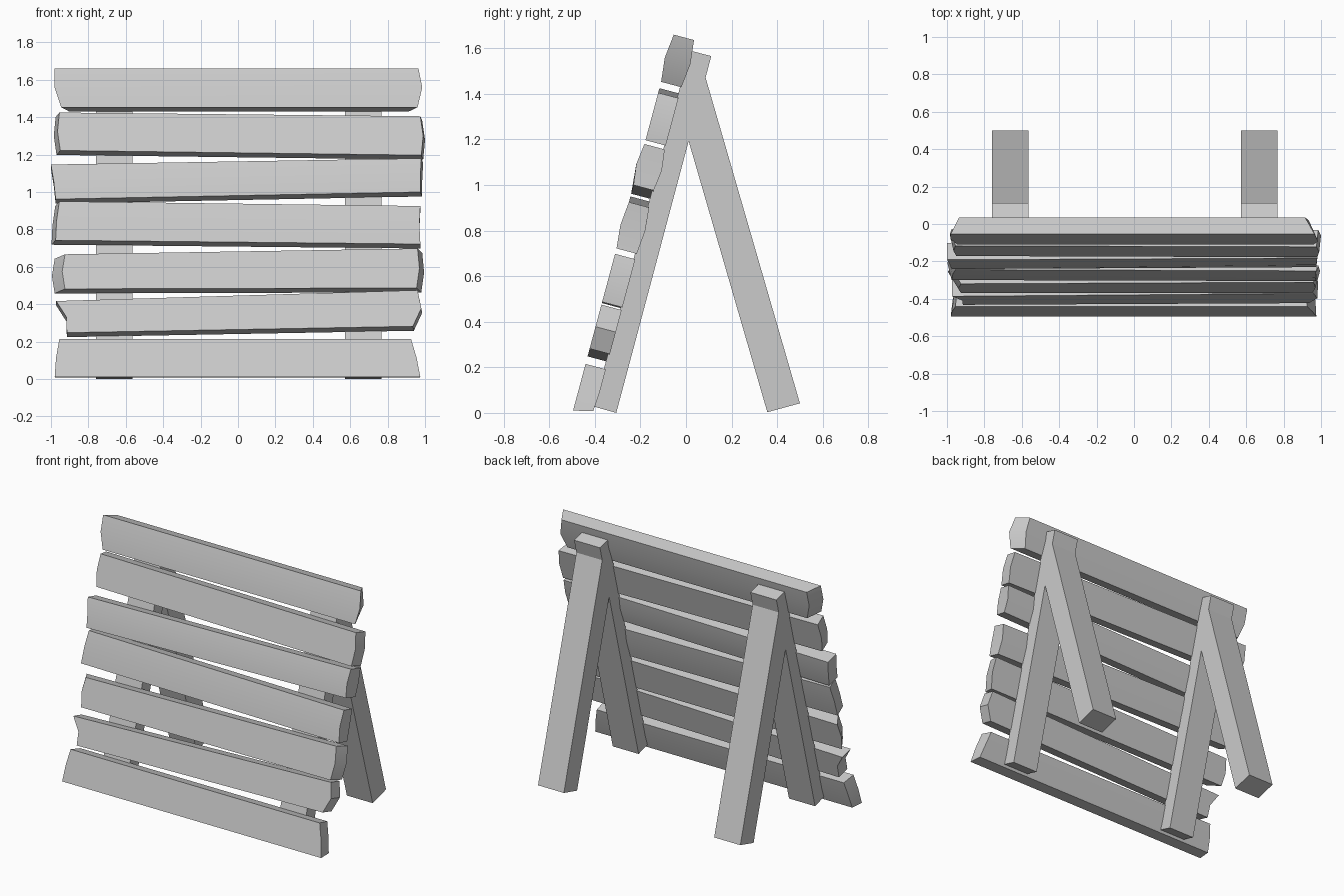
import bpy, bmesh
from math import sin, cos, tan, radians

if "Cube" in bpy.data.objects:
    bpy.data.objects.remove(bpy.data.objects["Cube"])

TILT = radians(15)
THICK = 0.092


def finish(bm, name, smooth=False):
    bmesh.ops.recalc_face_normals(bm, faces=bm.faces)
    me = bpy.data.meshes.new(name)
    bm.to_mesh(me)
    bm.free()
    ob = bpy.data.objects.new(name, me)
    bpy.context.collection.objects.link(ob)
    if smooth:
        bpy.ops.object.select_all(action='DESELECT')
        ob.select_set(True)
        bpy.context.view_layer.objects.active = ob
        bpy.ops.object.shade_smooth_by_angle(angle=radians(30))


def prism(name, profile, x0, x1):
    """Extrude a (y, z) profile along x."""
    bm = bmesh.new()
    face = bm.faces.new([bm.verts.new((x0, y, z)) for y, z in profile])
    ext = bmesh.ops.extrude_face_region(bm, geom=[face])
    bmesh.ops.translate(bm, vec=(x1 - x0, 0, 0),
                        verts=[g for g in ext['geom'] if isinstance(g, bmesh.types.BMVert)])
    finish(bm, name)


def plank_ring(bm, end, bulge):
    """Six-point cross-section at one end: front bottom/mid/top, back top/mid/bottom."""
    zb, zt, xb, xm, xt, dx = end
    zs, xs = (zb, (zb + zt) / 2, zt), (xb, xm, xt)
    front, back = [], []
    for i in range(3):
        b = bulge if i == 1 else 0
        y = -0.4985 + tan(TILT) * zs[i]
        front.append(bm.verts.new((xs[i], y - b * cos(TILT), zs[i] + b * sin(TILT))))
        t = THICK + b
        back.append(bm.verts.new((xs[i] + dx, y + t * cos(TILT),
                                  max(0.008, zs[i] - t * sin(TILT)))))
    return front + back[::-1]


def plank(name, left, right, bulge):
    bm = bmesh.new()
    a, b = plank_ring(bm, left, 0), plank_ring(bm, right, bulge)
    for i in range(6):
        j = (i + 1) % 6
        bm.faces.new((a[i], a[j], b[j], b[i]))
    for r in (a, b):
        bm.faces.new((r[0], r[1], r[4], r[5]))
        bm.faces.new((r[1], r[2], r[3], r[4]))
    finish(bm, name, smooth=True)


# A-frame legs: leaning front post and a rear prop mitred onto its back face
FRONT = [(-0.405, 0.028), (-0.306, 0.0), (0.111, 1.566), (0.017, 1.59)]
REAR = [(0.357, 0.003), (0.5, 0.042), (0.085, 1.475), (0.011, 1.195)]
for side, x0, x1 in (("left", -0.76, -0.563), ("right", 0.572, 0.767)):
    prism("front_leg_" + side, FRONT, x0, x1)
    prism("rear_leg_" + side, REAR, x0, x1)

# Rough-cut planks, top to bottom.
# Each end: z bottom, z top, x bottom, x middle, x top, x shift of back edge
PLANKS = [
    ((1.453, 1.66, -0.945, -0.98, -0.98, 0.045), (1.453, 1.66, 0.96, 0.985, 0.965, -0.05), 0.012),
    ((1.222, 1.425, -0.95, -0.965, -0.955, -0.02), (1.197, 1.405, 0.98, 0.99, 0.975, 0.01), 0),
    ((0.962, 1.147, -0.975, -0.985, -1.0, 0.0), (1.0, 1.18, 0.975, 0.975, 0.98, 0.01), 0.012),
    ((0.742, 0.95, -0.975, -0.97, -0.955, -0.022), (0.722, 0.925, 0.975, 0.97, 0.975, 0.0), 0.01),
    ((0.482, 0.667, -0.925, -0.94, -0.925, -0.055), (0.487, 0.698, 0.955, 0.97, 0.96, 0.025), 0),
    ((0.248, 0.417, -0.915, -0.918, -0.972, 0.0), (0.282, 0.475, 0.935, 0.98, 0.96, 0.005), 0),
    ((0.01, 0.215, -0.98, -0.973, -0.955, 0.01), (0.01, 0.215, 0.975, 0.955, 0.925, -0.005), 0),
]
for n, (left, right, bulge) in enumerate(PLANKS, 1):
    plank(f"plank_{n}", left, right, bulge)
